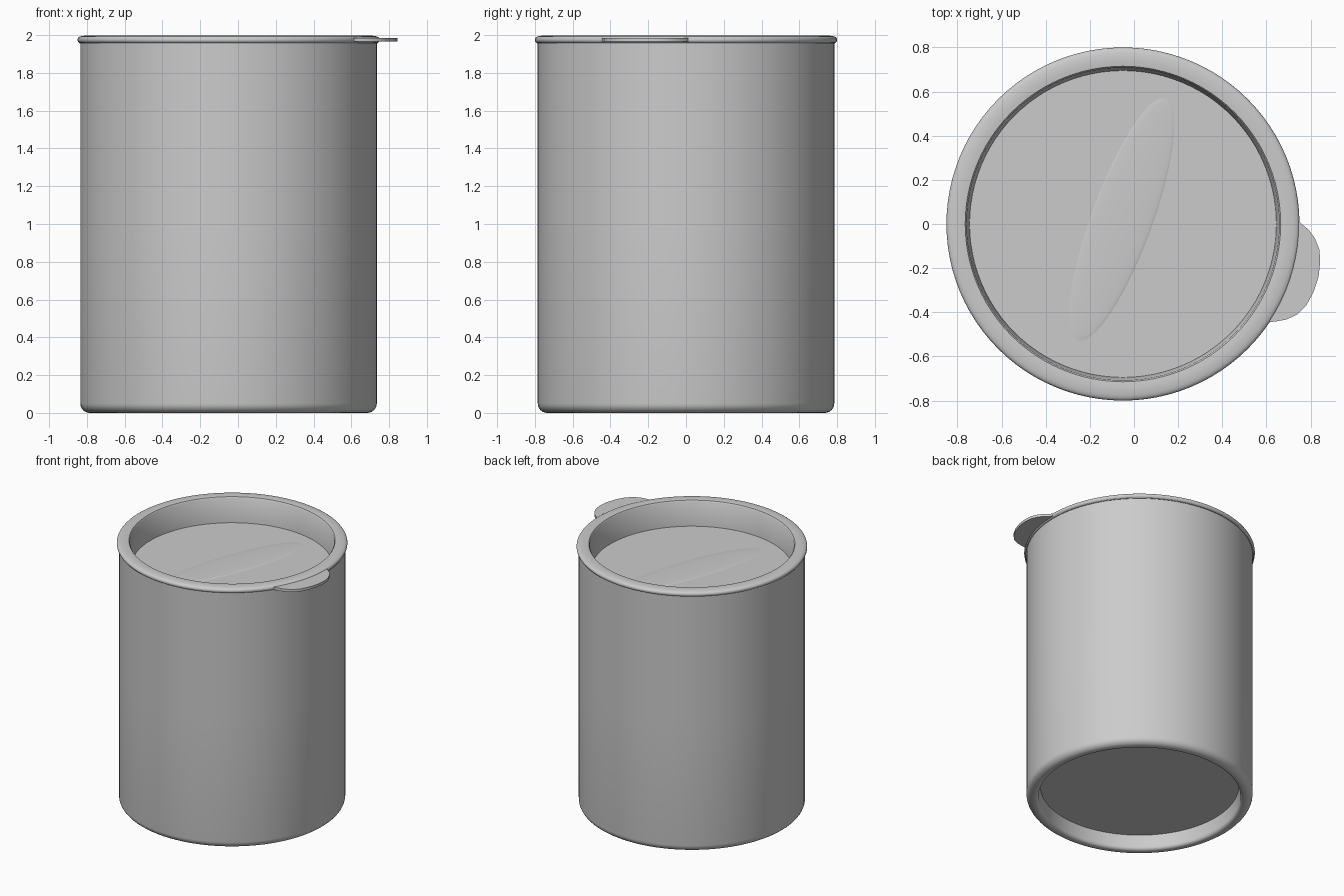
import bpy, bmesh, math
from mathutils import Matrix

cube = bpy.data.objects.get("Cube")
if cube:
    bpy.data.objects.remove(cube, do_unlink=True)

CX = -0.05      # axis of the canister
SEGMENTS = 96

grey = bpy.data.materials.new("plain grey")
grey.use_nodes = True
grey.diffuse_color = (0.6, 0.6, 0.6, 1)
bsdf = next(n for n in grey.node_tree.nodes if n.type == 'BSDF_PRINCIPLED')
bsdf.inputs["Base Color"].default_value = grey.diffuse_color


def finish(bm, name):
    """Turn a bmesh into a smooth shaded grey object."""
    bmesh.ops.remove_doubles(bm, verts=bm.verts, dist=0.0001)
    bmesh.ops.recalc_face_normals(bm, faces=bm.faces)
    mesh = bpy.data.meshes.new(name)
    bm.to_mesh(mesh)
    bm.free()
    mesh.materials.append(grey)
    obj = bpy.data.objects.new(name, mesh)
    bpy.context.collection.objects.link(obj)
    bpy.ops.object.select_all(action='DESELECT')
    obj.select_set(True)
    bpy.context.view_layer.objects.active = obj
    bpy.ops.object.shade_smooth_by_angle(angle=math.radians(40))
    return obj


def lathe(name, profile):
    """Spin an (r, z) profile around the canister axis."""
    bm = bmesh.new()
    verts = [bm.verts.new((CX + r, 0, z)) for r, z in profile]
    edges = [bm.edges.new(pair) for pair in zip(verts, verts[1:])]
    bmesh.ops.spin(bm, geom=verts + edges, cent=(CX, 0, 0), axis=(0, 0, 1),
                   angle=math.tau, steps=SEGMENTS)
    return finish(bm, name)


def arc(r, z, radius, start, end, steps=6):
    """Rounded points for a profile, angles in degrees."""
    angles = [math.radians(start + (end - start) * i / steps) for i in range(steps + 1)]
    return [(r + radius * math.cos(a), z + radius * math.sin(a)) for a in angles]


# Body: straight wall, rounded foot and recessed underside
lathe("canister_body",
      [(0, 0.11), (0.69, 0.11), (0.7, 0.04)]
      + arc(0.725, 0.025, 0.025, 180, 270, 5)
      + arc(0.735, 0.05, 0.05, 270, 360)
      + [(0.785, 1.0), (0.785, 1.965)])

# Lid: thin rolled rim with a sunken flat plug
lathe("lid",
      [(0.77, 1.955), (0.79, 1.955)]
      + arc(0.782, 1.975, 0.018, -70, 70)
      + [(0.775, 1.996), (0.74, 1.998), (0.715, 1.995), (0.708, 1.985),
         (0.695, 1.805), (0, 1.805)])

# Pull tab: rounded outline tucked under the rim, then thickened
outline = [(0.71, 0.02), (0.745, 0.015), (0.76, 0.0), (0.79, -0.025), (0.82, -0.065),
           (0.84, -0.115), (0.844, -0.17), (0.836, -0.24), (0.813, -0.31),
           (0.78, -0.37), (0.74, -0.41), (0.69, -0.433), (0.64, -0.442),
           (0.61, -0.445), (0.59, -0.46), (0.575, -0.44), (0.66, -0.28), (0.7, -0.12)]
bm = bmesh.new()
face = bm.faces.new([bm.verts.new((x, y, 1.965)) for x, y in outline])
extruded = bmesh.ops.extrude_face_region(bm, geom=[face])["geom"]
top = [v for v in extruded if isinstance(v, bmesh.types.BMVert)]
bmesh.ops.translate(bm, verts=top, vec=(0, 0, 0.02))
finish(bm, "pull_tab")

# Very shallow raised oval across the sunken panel
bm = bmesh.new()
bmesh.ops.create_uvsphere(bm, u_segments=48, v_segments=16, radius=1)
place = (Matrix.Translation((-0.055, 0.02, 1.804))
         @ Matrix.Rotation(math.radians(-20), 4, 'Z')
         @ Matrix.Diagonal((0.14, 0.59, 0.008, 1)))
bmesh.ops.transform(bm, matrix=place, verts=bm.verts)
finish(bm, "panel_oval")
